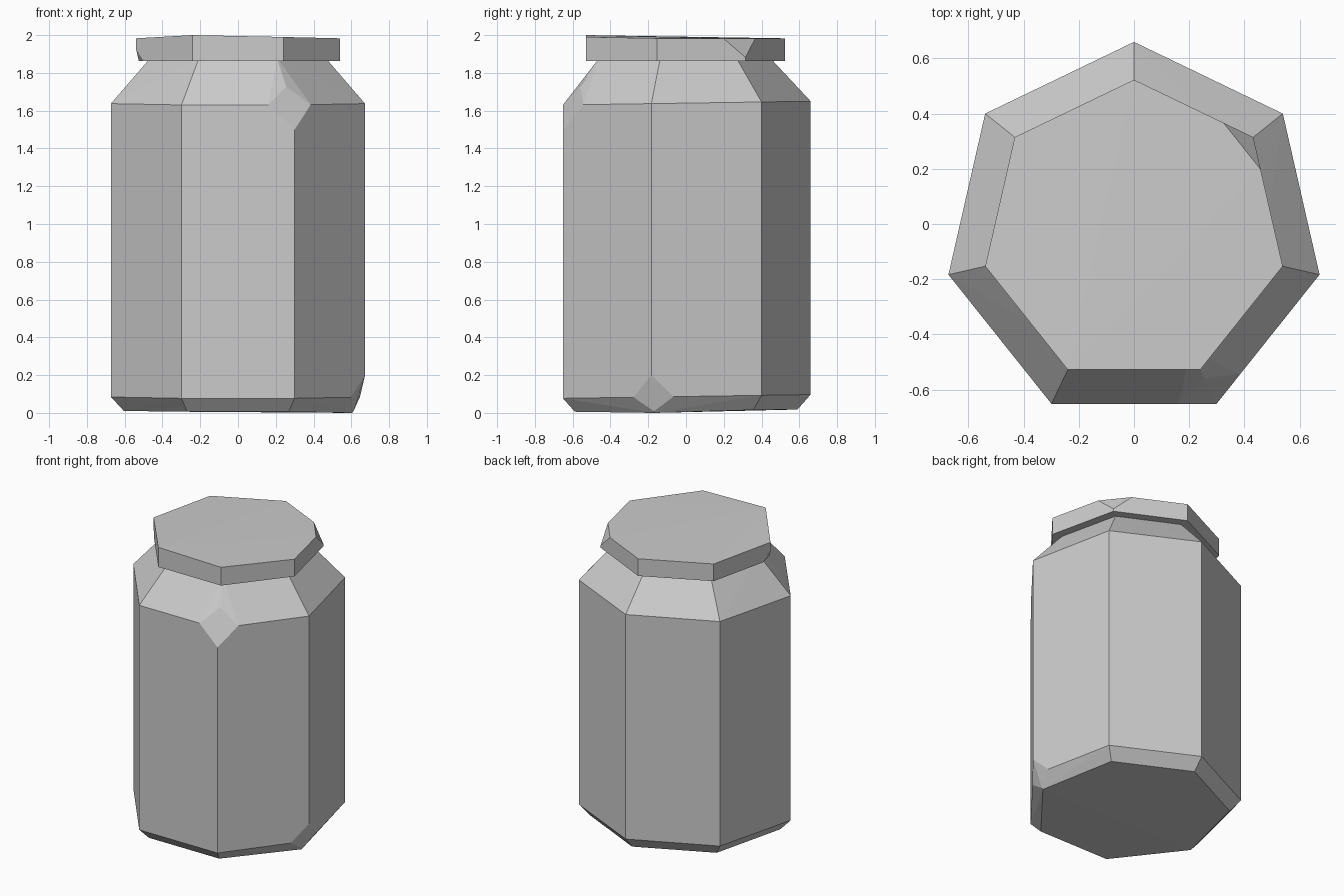
import bpy
import bmesh
from math import cos, sin, tau
from mathutils import Vector

SIDES = 7
CENTRE_Y = -0.03

old = bpy.data.objects.get("Cube")
if old:
    bpy.data.objects.remove(old, do_unlink=True)

grey = bpy.data.materials.new("plain grey")
grey.use_nodes = True
colour = (0.6, 0.6, 0.6, 1)
grey.diffuse_color = colour
grey.node_tree.nodes["Principled BSDF"].inputs["Base Color"].default_value = colour


def ring(radius, z, tilt=0.0):
    """Seven corners, anticlockwise from the back; tilt raises the back."""
    points = []
    for k in range(SIDES):
        a = tau / 4 + tau * k / SIDES
        y = radius * sin(a) + CENTRE_Y
        points.append(Vector((radius * cos(a), y, z + tilt * y)))
    return points


def hull(name, points):
    """Flat-shaded convex solid around the points."""
    bm = bmesh.new()
    for p in points:
        bm.verts.new(p)
    out = bmesh.ops.convex_hull(bm, input=bm.verts[:])
    loose = [v for v in bm.verts if not v.link_faces]
    bmesh.ops.delete(bm, geom=loose, context="VERTS")
    bmesh.ops.recalc_face_normals(bm, faces=bm.faces[:])
    mesh = bpy.data.meshes.new(name)
    bm.to_mesh(mesh)
    bm.free()
    mesh.materials.append(grey)
    obj = bpy.data.objects.new(name, mesh)
    bpy.context.collection.objects.link(obj)
    return obj


def chip(rings, level, k, share, cuts):
    """Replace one corner by points on its edges: share along the ring,
    cuts gives (other level, fraction) along the upright edges."""
    corner = rings[level][k]
    points = [corner.lerp(rings[level][(k + s) % SIDES], share) for s in (-1, 1)]
    points += [corner.lerp(rings[other][k], t) for other, t in cuts]
    return points


def solid(name, rings, chips):
    removed = {(level, k) for level, k, _, _ in chips}
    points = [p for i, r in enumerate(rings) for k, p in enumerate(r)
              if (i, k) not in removed]
    for c in chips:
        points += chip(rings, *c)
    return hull(name, points)


# Jar body with bevelled foot, shoulder and neck, and two chipped corners
body = [ring(0.62, 0.012, 0.01), ring(0.69, 0.087, 0.015),
        ring(0.69, 1.64, 0.015), ring(0.485, 1.825), ring(0.475, 1.88)]
body[0][5].z = 0.0
solid("jar_body", body, [
    (2, 4, 0.23, [(1, 0.085), (3, 0.5)]),
    (1, 5, 0.2, [(2, 0.075), (0, 0.9)]),
])

# Lid, slightly uneven, with a large upper chip and a small lower one
lid = [ring(0.553, 1.864), ring(0.553, 1.983)]
lid[1][3].z = 2.0
lid[1][4].z = 1.99
solid("lid", lid, [
    (1, 6, 0.25, [(0, 0.85)]),
    (0, 2, 0.13, [(1, 0.5)]),
])
